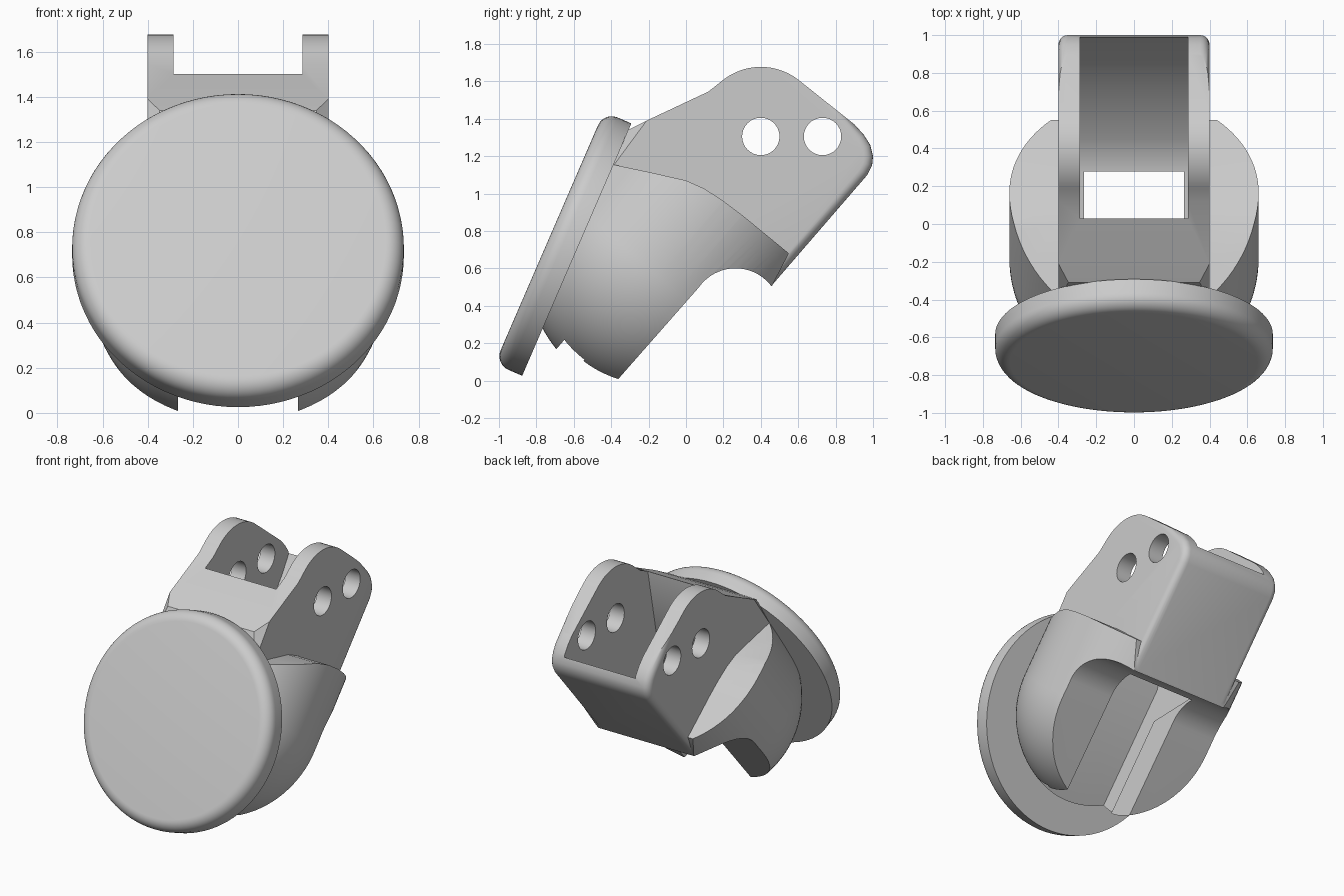
import bpy, bmesh, math
from mathutils import Vector

if "Cube" in bpy.data.objects:
    bpy.data.objects.remove(bpy.data.objects["Cube"])

gray = bpy.data.materials.new("light gray")
gray.use_nodes = True
gray.diffuse_color = (0.6, 0.6, 0.6, 1)
gray.node_tree.nodes["Principled BSDF"].inputs["Base Color"].default_value = (0.6, 0.6, 0.6, 1)

X = Vector((1, 0, 0))


def frame(degrees):
    """Two axes in the side plane: outward and upward, leaning back by an angle."""
    a = math.radians(degrees)
    return Vector((0, math.cos(a), -math.sin(a))), Vector((0, math.sin(a), math.cos(a)))


def make(name, bm):
    bmesh.ops.recalc_face_normals(bm, faces=bm.faces)
    mesh = bpy.data.meshes.new(name)
    bm.to_mesh(mesh)
    bm.free()
    mesh.materials.append(gray)
    obj = bpy.data.objects.new(name, mesh)
    bpy.context.collection.objects.link(obj)
    return obj


def prism(points, half):
    """Side outline (y, z) extruded symmetrically along x."""
    bm = bmesh.new()
    face = bm.faces.new([bm.verts.new((-half, y, z)) for y, z in points])
    res = bmesh.ops.extrude_face_region(bm, geom=[face])
    verts = [g for g in res["geom"] if isinstance(g, bmesh.types.BMVert)]
    bmesh.ops.translate(bm, verts=verts, vec=(2 * half, 0, 0))
    return bm


def arc(cy, cz, r, a0, a1, n):
    return [(cy + r * math.cos(math.radians(a0 + (a1 - a0) * i / n)),
             cz + r * math.sin(math.radians(a0 + (a1 - a0) * i / n))) for i in range(n + 1)]


def select_only(obj):
    bpy.ops.object.select_all(action="DESELECT")
    bpy.context.view_layer.objects.active = obj
    obj.select_set(True)


def boolean(obj, other, operation):
    mod = obj.modifiers.new(operation.lower(), "BOOLEAN")
    mod.operation = operation
    mod.solver = "EXACT"
    mod.object = other
    select_only(obj)
    bpy.ops.object.modifier_apply(modifier=mod.name)
    bpy.data.objects.remove(other)


def smooth(obj):
    select_only(obj)
    bpy.ops.object.shade_smooth_by_angle(angle=math.radians(30))


def lathe(profile, centre, out, up, n=96):
    """Rings of (height, radius) stacked along the outward axis 'up'."""
    bm = bmesh.new()
    rows = [[bm.verts.new(centre + up * h + (X * math.cos(k * math.tau / n)
                                             + out * math.sin(k * math.tau / n)) * r)
             for k in range(n)] for h, r in profile]
    for a, b in zip(rows, rows[1:]):
        for i in range(n):
            j = (i + 1) % n
            bm.faces.new((a[i], a[j], b[j], b[i]))
    bm.faces.new(rows[0])
    bm.faces.new(rows[-1])
    return bm


# Round front disc with a softened front rim
R, THICK, RIM = 0.735, 0.16, 0.08
normal, rise = frame(23.4)
rim = [(0, R)] + [(THICK - RIM + y, R - RIM + z) for y, z in arc(0, 0, RIM, 0, 90, 8)]
rim = [(0, R)] + [(THICK - RIM + RIM * math.sin(a), R - RIM + RIM * math.cos(a))
                  for a in [math.pi / 2 * i / 8 for i in range(9)]]
disc = make("front_disc", lathe(rim, Vector((0, -0.584, 0.70)), rise, -normal))
smooth(disc)

# Fork housing: leaning round barrel with a ball-shaped lower end
RB = 0.66
out, up = frame(40.8)
barrel = [(-RB * math.cos(a), RB * math.sin(a))
          for a in [math.pi / 2 * (i + 0.2) / 24.2 for i in range(25)]]
body = make("fork_body", lathe(barrel + [(0.9, RB)], Vector((0, -0.182, 0.585)), out, up))

# Side outline of the housing, with the round relief under the back
trim = [(-0.96, -0.15), (-0.39, 1.155), (-0.2, 1.115), (0, 1.07), (0.1, 1.025), (0.2, 0.96),
        (0.3, 0.885), (0.55, 0.68), (0.46, 0.507)]
trim += arc(0.265, 0.36, 0.24, 37, 145, 20) + [(-0.365, 0.005), (-0.54, -0.2)]
boolean(body, make("housing_trim", prism(trim, 0.8)), "INTERSECT")

# Upper bracket block
side = [(-0.39, 1.15), (-0.31, 1.34), (-0.21, 1.39), (0.12, 1.545)]
side += arc(0.4, 1.35, 0.327, 130, 52, 14)
side += [(0.9, 1.37), (0.95, 1.315), (0.985, 1.26), (1.0, 1.2), (0.995, 1.15), (0.97, 1.1),
         (0.46, 0.51), (0.4, 0.58), (0.2, 0.7), (-0.25, 1.0)]
bm = prism(side, 0.4)


def on_back(e):
    mid = (e.verts[0].co + e.verts[1].co) / 2
    along = abs(e.verts[0].co.x - e.verts[1].co.x) < 0.01
    return along and mid.y > 0.65 and mid.z < 1.36 and abs(mid.x) > 0.3


bmesh.ops.bevel(bm, geom=[e for e in bm.edges if on_back(e)], offset=0.05,
                segments=5, profile=0.5, affect="EDGES", clamp_overlap=False)
# Chamfered front corners beside the disc
for sx in (1, -1):
    p, q, r = [Vector((x * sx, y, z)) for x, y, z in
               ((0.4, -0.21, 1.39), (0.4, -0.38, 1.16), (0.33, -0.33, 1.34))]
    n = (q - p).cross(r - p).normalized()
    if n.dot(Vector((0, 0.3, 1)) - p) > 0:
        n = -n
    bmesh.ops.bisect_plane(bm, geom=bm.verts[:] + bm.edges[:] + bm.faces[:], dist=1e-5,
                           plane_co=p, plane_no=n, clear_outer=True)
    bmesh.ops.holes_fill(bm, edges=[e for e in bm.edges if e.is_boundary], sides=0)
boolean(body, make("bracket", bm), "UNION")

# Channel between the ears and down behind the disc, then the narrower slot between the lips
bowl = [(0.28, 0.62), (0.37, 0.645), (0.45, 0.685), (0.6, 0.79), (0.72, 0.895), (0.82, 1.0),
        (0.91, 1.115), (0.975, 1.22), (1.1, 1.45), (1.1, 1.8)]
channel = [(0.03, 1.8), (0.03, 1.5), (-0.1, 0.852), (-0.8, 0.045), (-0.66, -0.03),
           (-0.54, 0.115), (-0.11, 0.61)] + bowl
slot = [(0.032, 1.75), (0.032, 1.49), (-0.09, 0.84), (-0.62, 0.2), (-0.8, 0.0), (-0.3, -0.2),
        (0.1, -0.2), (0.28, 0.3)] + [(y - 0.002, z + 0.002) for y, z in bowl[:-1]]
boolean(body, make("channel_cut", prism(channel, 0.285)), "DIFFERENCE")
boolean(body, make("slot_cut", prism(slot, 0.265)), "DIFFERENCE")

# Two pin holes through both ears
for y in (0.4, 0.73):
    boolean(body, make("pin_hole_cut", prism(arc(y, 1.305, 0.1, 0, 348.75, 31), 0.7)), "DIFFERENCE")
smooth(body)
